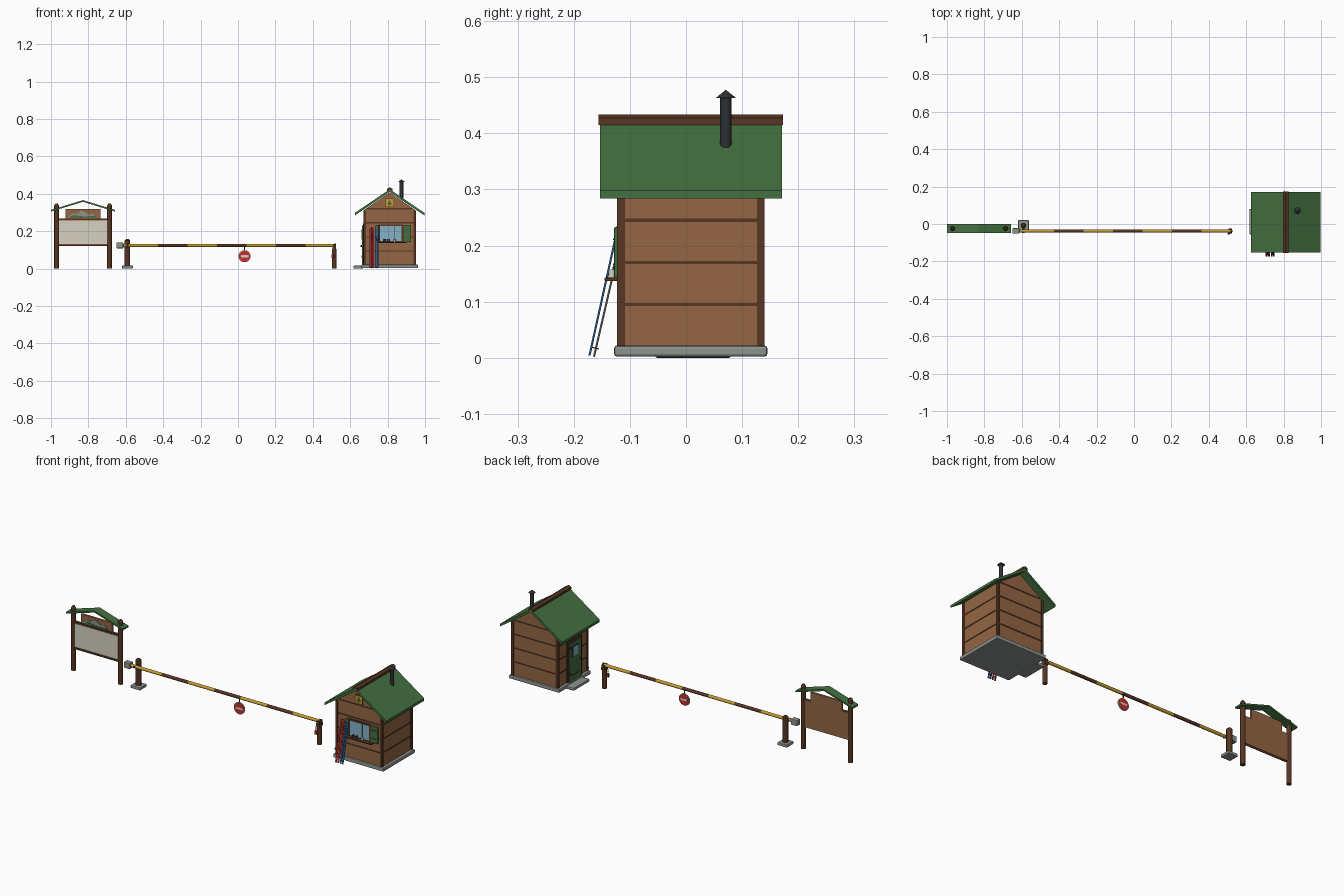
import bpy, bmesh, math
from mathutils import Vector

if "Cube" in bpy.data.objects:
    bpy.data.objects.remove(bpy.data.objects["Cube"])


def material(name, r, g, b):
    def linear(c):
        c /= 255
        return c / 12.92 if c < 0.04 else ((c + 0.055) / 1.055) ** 2.4
    m = bpy.data.materials.new(name)
    m.use_nodes = True
    colour = (linear(r), linear(g), linear(b), 1)
    m.diffuse_color = colour
    m.node_tree.nodes["Principled BSDF"].inputs["Base Color"].default_value = colour
    return m


WOOD = material("wood", 148, 102, 68)
DARK = material("dark wood", 88, 54, 34)
GREEN = material("green paint", 68, 112, 64)
GREY = material("grey stone", 140, 148, 142)
METAL = material("dark metal", 45, 48, 52)
CREAM = material("cream", 214, 209, 194)
RED = material("red", 200, 48, 42)
YELLOW = material("yellow", 200, 158, 50)
GLASS = material("blue glass", 132, 178, 200)
BLUE = material("ski blue", 42, 88, 150)


def finish(bm, name, mat, bevel=0):
    bmesh.ops.recalc_face_normals(bm, faces=bm.faces)
    mesh = bpy.data.meshes.new(name)
    bm.to_mesh(mesh)
    bm.free()
    mesh.materials.append(mat)
    ob = bpy.data.objects.new(name, mesh)
    bpy.context.collection.objects.link(ob)
    if bevel:
        mod = ob.modifiers.new("soft edges", "BEVEL")
        mod.width, mod.segments = bevel, 2
    return ob


def box(name, mat, x, y, z, bevel=0):
    """Box from (low, high) pairs along each axis."""
    bm = bmesh.new()
    bmesh.ops.create_cube(bm, size=1)
    for v in bm.verts:
        v.co = [(lo + hi) / 2 + c * (hi - lo) for c, (lo, hi) in zip(v.co, (x, y, z))]
    return finish(bm, name, mat, bevel)


def prism(name, mat, outline, y0, y1):
    """Outline in x and z, extruded from y0 to y1."""
    bm = bmesh.new()
    face = bm.faces.new([bm.verts.new((x, y0, z)) for x, z in outline])
    new = bmesh.ops.extrude_face_region(bm, geom=[face])["geom"]
    bmesh.ops.translate(bm, vec=(0, y1 - y0, 0),
                        verts=[v for v in new if isinstance(v, bmesh.types.BMVert)])
    return finish(bm, name, mat)


def rod(name, mat, a, b, r, r2=None, sides=16):
    """Cylinder or cone between two points."""
    a, b = Vector(a), Vector(b)
    bm = bmesh.new()
    bmesh.ops.create_cone(bm, cap_ends=True, segments=sides, radius1=r,
                          radius2=r if r2 is None else r2, depth=(b - a).length)
    turn = Vector((0, 0, 1)).rotation_difference(b - a).to_matrix()
    for v in bm.verts:
        v.co = turn @ v.co + (a + b) / 2
    ob = finish(bm, name, mat)
    bpy.ops.object.select_all(action="DESELECT")
    ob.select_set(True)
    bpy.context.view_layer.objects.active = ob
    bpy.ops.object.shade_smooth_by_angle(angle=math.radians(40))
    return ob


def gable_band(name, mat, cx, half, peak, eave, thick, y0, y1):
    top = [(cx - half, eave), (cx, peak), (cx + half, eave)]
    return prism(name, mat, top + [(x, z - thick) for x, z in reversed(top)], y0, y1)


# Hut shell
HX, L, R, F, B = 0.811, 0.675, 0.947, -0.118, 0.135
box("foundation_slab", GREY, (0.66, 0.962), (-0.128, 0.145), (0.002, 0.022), 0.005)
box("door_step", GREY, (0.617, 0.668), (-0.055, 0.08), (0, 0.016), 0.004)
prism("hut_walls", WOOD, [(L, 0.02), (R, 0.02), (R, 0.314), (HX, 0.407), (L, 0.314)], F, B)
for x in (L, R):
    for y in (F, B):
        sx, sy = (1 if x == L else -1), (1 if y == F else -1)
        xs, ys = sorted((x - sx * 0.004, x + sx * 0.009)), sorted((y - sy * 0.005, y + sy * 0.008))
        box("corner_post", DARK, xs, ys, (0.022, 0.312))
for z in (0.095, 0.17, 0.245):
    box("wall_batten", DARK, (L - 0.002, R + 0.002), (F - 0.002, B + 0.002), (z - 0.003, z + 0.003))
box("gable_batten", DARK, (HX - 0.12, HX + 0.12), (F - 0.002, B + 0.002), (0.317, 0.323))

# Roof, ridge and chimney
gable_band("hut_roof", GREEN, HX, 0.186, 0.424, 0.298, 0.014, -0.153, 0.171)
for s in (-1, 1):
    prism("ridge_cap", DARK, [(HX, 0.434), (HX + s * 0.014, 0.427),
                              (HX + s * 0.014, 0.415), (HX, 0.424)], -0.156, 0.173)
rod("chimney_pipe", METAL, (0.874, 0.071, 0.375), (0.874, 0.071, 0.466), 0.010)
rod("chimney_cap", METAL, (0.874, 0.071, 0.463), (0.874, 0.071, 0.477), 0.018, 0.001)

# Front window with shutters, sill and mugs
box("window_frame", DARK, (0.752, 0.882), (F - 0.006, F), (0.14, 0.235))
for x in (0.760, 0.797, 0.838):
    box("window_pane", GLASS, (x, x + 0.036), (F - 0.008, F), (0.148, 0.227))
for x in (0.735, 0.884):
    w = 0.042 if x > HX else 0.018
    box("window_shutter", GREEN, (x, x + w), (F - 0.01, F), (0.142, 0.233), 0.002)
    for z in (0.165, 0.21):
        box("shutter_slat", DARK, (x + 0.004, x + w - 0.004), (F - 0.012, F), (z, z + 0.003))
box("window_sill", DARK, (0.745, 0.9), (-0.145, F), (0.137, 0.143), 0.001)
for i, x in enumerate((0.785, 0.805, 0.838)):
    rod("mug", METAL if i < 2 else CREAM, (x, -0.132, 0.143), (x, -0.132, 0.157), 0.006, sides=12)

# Gable plate with a small tree shape
box("gable_plate_rim", DARK, (HX - 0.023, HX + 0.023), (F - 0.005, F), (0.33, 0.376))
box("gable_plate", YELLOW, (HX - 0.02, HX + 0.02), (F - 0.007, F), (0.333, 0.373))
prism("gable_tree", GREEN, [(HX - 0.013, 0.343), (HX + 0.013, 0.343), (HX, 0.367)], F - 0.009, F)
box("gable_tree_trunk", DARK, (HX - 0.003, HX + 0.003), (F - 0.009, F), (0.337, 0.343))

# Side door
box("door_frame", DARK, (L - 0.007, L), (-0.062, 0.06), (0.022, 0.24))
box("door_leaf", GREEN, (L - 0.011, L), (-0.052, 0.05), (0.022, 0.23))
box("door_window_rim", DARK, (L - 0.013, L), (-0.03, 0.028), (0.15, 0.21))
box("door_window", GLASS, (L - 0.015, L), (-0.025, 0.023), (0.155, 0.205))
box("door_panel", DARK, (L - 0.013, L), (-0.035, 0.033), (0.05, 0.054))
rod("door_knob", METAL, (L - 0.02, -0.042, 0.12), (L - 0.01, -0.042, 0.12), 0.005, sides=12)
for z in (0.06, 0.2):
    box("door_hinge", METAL, (L - 0.014, L), (0.036, 0.054), (z, z + 0.01))

# Leaning skis and poles
for x, mat in ((0.708, RED), (0.722, RED), (0.736, BLUE), (0.748, BLUE)):
    ski = box("ski", mat, (-0.0045, 0.0045), (-0.0018, 0.0018), (0, 0.222), 0.001)
    ski.location = (x, -0.172, 0.004)
    ski.rotation_euler.x = -math.atan2(0.048, 0.217)
for x in (0.715, 0.742):
    rod("ski_pole", GREY, (x, -0.164, 0.002), (x, -0.127, 0.162), 0.0018, sides=8)
    rod("pole_grip", METAL, (x, -0.131, 0.145), (x, -0.127, 0.164), 0.003, sides=8)
    rod("pole_basket", METAL, (x, -0.161, 0.016), (x, -0.1605, 0.018), 0.006, sides=10)

# Notice board
NX, NY = -0.829, -0.024
for x in (-0.97, -0.687):
    rod("board_post", DARK, (x, NY, 0), (x, NY, 0.338), 0.0125)
    rod("board_post_top", DARK, (x, NY, 0.338), (x, NY, 0.348), 0.0125, 0.006)
box("board_back", WOOD, (-0.962, -0.695), (NY - 0.005, NY + 0.006), (0.12, 0.268))
box("board_sheet", CREAM, (-0.958, -0.699), (NY - 0.008, NY), (0.131, 0.258))
for z in (0.12, 0.26):
    box("board_rail", DARK, (-0.96, -0.697), (NY - 0.01, NY + 0.003), (z, z + 0.009))
box("header_board", WOOD, (-0.922, -0.735), (NY - 0.006, NY + 0.006), (0.268, 0.318))
prism("header_mountains", GREY, [(-0.91, 0.274), (-0.748, 0.274), (-0.78, 0.295), (-0.8, 0.288),
                                 (-0.835, 0.311), (-0.865, 0.292), (-0.88, 0.298)], NY - 0.009, NY)
prism("header_hills", GREEN, [(-0.91, 0.272), (-0.748, 0.272), (-0.765, 0.283),
                              (-0.82, 0.279), (-0.88, 0.286)], NY - 0.011, NY)
gable_band("board_roof", GREEN, NX, 0.171, 0.366, 0.314, 0.009, -0.047, 0.001)

# Barrier stand and counterweight
AY, AZ = -0.037, 0.124
box("barrier_base", GREY, (-0.62, -0.562), (-0.037, 0.021), (0, 0.016), 0.004)
rod("barrier_post", DARK, (-0.591, -0.008, 0.012), (-0.591, -0.008, 0.15), 0.0145)
rod("barrier_post_top", DARK, (-0.591, -0.008, 0.15), (-0.591, -0.008, 0.157), 0.0145, 0.008)
rod("barrier_pivot", METAL, (-0.591, -0.008, AZ), (-0.591, AY - 0.012, AZ), 0.006)
box("counterweight", GREY, (-0.65, -0.613), (AY - 0.015, AY + 0.015), (0.108, 0.14), 0.004)

# Striped arm
start, step = -0.585, 0.1575
rod("arm_root", YELLOW, (-0.615, AY, AZ), (start, AY, AZ), 0.0085)
for i in range(7):
    x = start + i * step
    rod("arm_stripe", DARK if i % 2 else YELLOW, (x, AY, AZ), (x + step, AY, AZ), 0.0085)
rod("arm_end", DARK, (0.516, AY, AZ), (0.525, AY, AZ), 0.0105)

# Arm rest with forked top and hanging lock
rod("rest_post", DARK, (0.515, AY, 0), (0.515, AY, 0.105), 0.012)
box("rest_saddle", DARK, (0.505, 0.525), (AY - 0.014, AY + 0.014), (0.1, 0.116))
for s in (-1, 1):
    y = AY + s * 0.012
    box("rest_fork", DARK, (0.507, 0.523), (y - 0.002, y + 0.002), (0.11, 0.13))
for i in range(3):
    z = 0.1 - i * 0.011
    box("lock_chain", GREY, (0.503, 0.507), (AY - 0.018, AY - 0.014), (z - 0.008, z))
box("lock_tag", RED, (0.499, 0.512), (AY - 0.02, AY - 0.012), (0.056, 0.076), 0.001)

# Round hanging sign
SX, SZ = 0.035, 0.066
box("sign_hanger", METAL, (SX - 0.002, SX + 0.002), (AY - 0.002, AY + 0.002), (0.09, 0.12))
rod("sign_rim", CREAM, (SX, AY - 0.003, SZ), (SX, AY + 0.003, SZ), 0.032, sides=32)
rod("sign_disc", RED, (SX, AY - 0.004, SZ), (SX, AY + 0.004, SZ), 0.0295, sides=32)
box("sign_bar", CREAM, (SX - 0.02, SX + 0.02), (AY - 0.005, AY + 0.005), (SZ - 0.0055, SZ + 0.0055))
